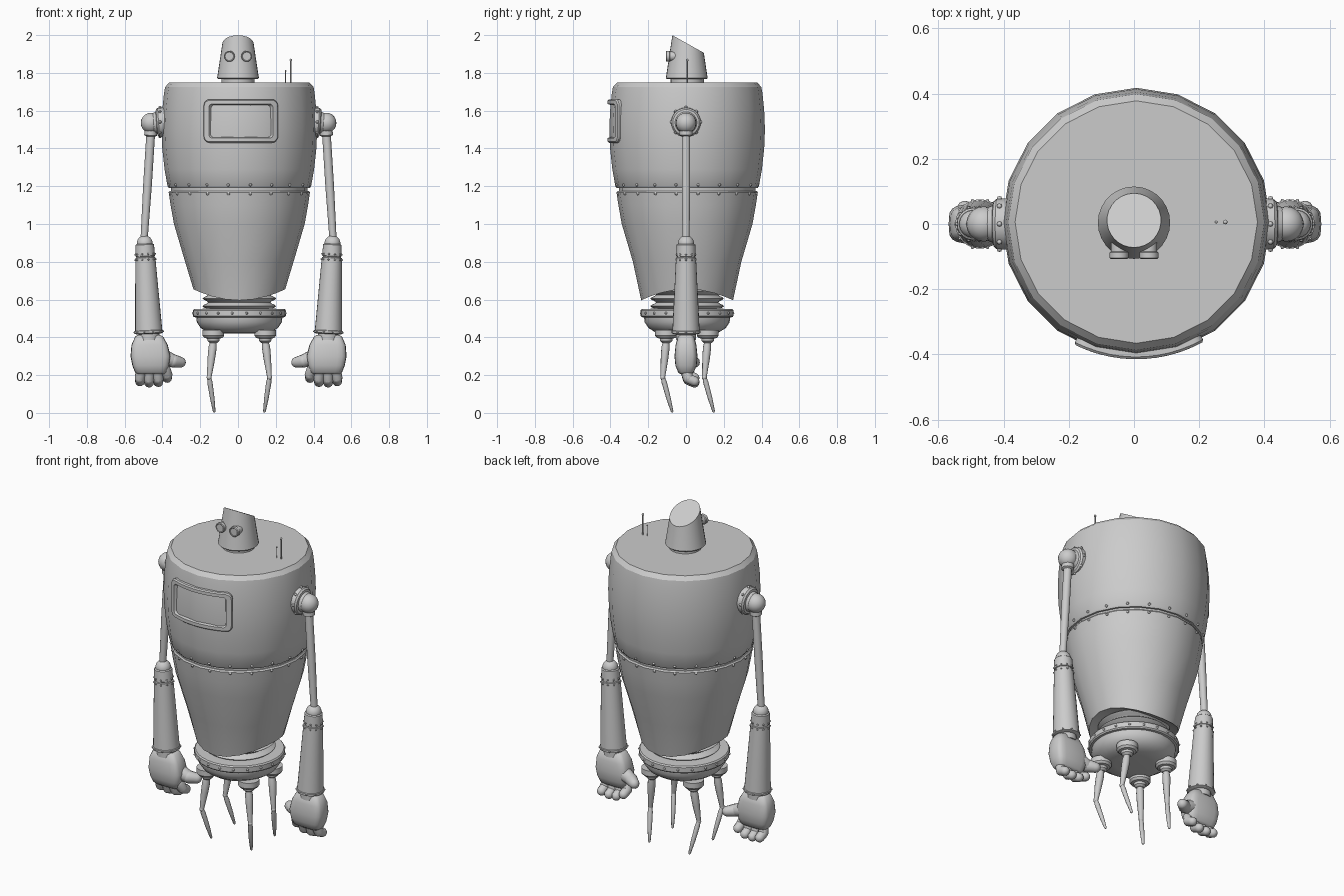
import bpy, bmesh, math
from mathutils import Vector, Matrix

if "Cube" in bpy.data.objects:
    bpy.data.objects.remove(bpy.data.objects["Cube"])

CX, CY = 0.007, 0.006          # body axis
TAU = 2 * math.pi


def finish(name, bm, angle=35):
    bmesh.ops.remove_doubles(bm, verts=bm.verts, dist=1e-5)
    bmesh.ops.recalc_face_normals(bm, faces=bm.faces)
    me = bpy.data.meshes.new(name)
    bm.to_mesh(me)
    bm.free()
    me.shade_smooth()
    me.set_sharp_from_angle(angle=math.radians(angle))
    ob = bpy.data.objects.new(name, me)
    bpy.context.collection.objects.link(ob)
    return ob


def loft(bm, loops, caps=True):
    rings = [[bm.verts.new(p) for p in lp] for lp in loops]
    n = len(rings[0])
    for a, b in zip(rings, rings[1:]):
        for i in range(n):
            j = (i + 1) % n
            bm.faces.new((a[i], a[j], b[j], b[i]))
    if caps:
        bm.faces.new(rings[0][::-1])
        bm.faces.new(rings[-1])
    return rings


def lathe(bm, prof, seg=20, mat=Matrix.Translation((CX, CY, 0)), caps=True):
    """Spin (radius, height) points about the local z axis."""
    ang = [TAU * i / seg + math.pi / 2 for i in range(seg)]
    return loft(bm, [[mat @ Vector((r * math.cos(a), r * math.sin(a), z)) for a in ang]
                     for r, z in prof], caps)


def along(a, b):
    a, b = Vector(a), Vector(b)
    return Matrix.Translation(a) @ (b - a).to_track_quat('Z', 'Y').to_matrix().to_4x4(), (b - a).length


def rod(bm, a, b, prof, seg=12):
    """Lathe from a to b; profile heights are fractions of the length."""
    m, length = along(a, b)
    lathe(bm, [(r, t * length) for r, t in prof], seg, m)


def ball(bm, c, r, seg=16):
    bmesh.ops.create_uvsphere(bm, u_segments=seg, v_segments=max(6, seg // 2), radius=r,
                              matrix=Matrix.Translation(c))


def capsule(bm, a, b, r1, r2, seg=12):
    m, length = along(a, b)
    arc = [math.radians(d) for d in (4, 25, 48, 70, 90)]
    prof = [(r1 * math.sin(t), -r1 * math.cos(t)) for t in arc]
    prof += [(r2 * math.sin(t), length + r2 * math.cos(t)) for t in arc[::-1]]
    lathe(bm, prof, seg, m)


def rivets(name, n, r, z, size, c=(CX, CY)):
    bm = bmesh.new()
    for i in range(n):
        a = TAU * (i + .5) / n
        ball(bm, (c[0] + r * math.cos(a), c[1] + r * math.sin(a), z), size, 8)
    finish(name, bm)


# upper body shell
bm = bmesh.new()
lathe(bm, [(.34, 1.19), (.373, 1.19), (.38, 1.2), (.396, 1.29), (.408, 1.4), (.412, 1.5),
           (.408, 1.6), (.399, 1.69), (.393, 1.725), (.372, 1.748)])
finish("upper_body", bm, 30)

# seam between the shells
bm = bmesh.new()
lathe(bm, [(.362, 1.15), (.362, 1.21)])
finish("body_seam", bm)

# lower body shell with saddle-shaped bottom edge
bm = bmesh.new()
prof = [(.02, .668), (.1, .668), (.2, .664), (.243, .655), (.287, .8), (.346, 1.0), (.364, 1.1),
        (.374, 1.168), (.368, 1.176), (.34, 1.176)]
rings = lathe(bm, prof)
for ring in rings[:4]:
    for v in ring:
        v.co.z -= (v.co.y - CY) ** 2
finish("lower_body", bm, 30)

rivets("upper_rivets", 20, .377, 1.207, .008)
rivets("lower_rivets", 20, .369, 1.16, .008)

# flexible waist
bm = bmesh.new()
lathe(bm, [(.17, .54)] + [(.18 + .015 * math.sin(i * TAU / 6 - 1.57), .545 + i * .0067)
                          for i in range(19)], 32)
finish("waist_bellows", bm, 60)

# pelvis
bm = bmesh.new()
lathe(bm, [(.1, .42), (.165, .424), (.205, .45), (.225, .48), (.228, .505), (.24, .507),
           (.246, .514), (.246, .543), (.24, .55), (.17, .552)], 32)
finish("pelvis", bm)
rivets("pelvis_rivets", 20, .246, .528, .007)

# curved chest frame
def frame_loop(hw, hh, rad, d):
    pts = []
    corners = [(1, 1, 0), (-1, 1, 90), (-1, -1, 180), (1, -1, 270)]
    for k, (sx, sz, a0) in enumerate(corners):
        for i in range(6):
            a = math.radians(a0 + 18 * i)
            pts.append((sx * (hw - rad) + rad * math.cos(a), sz * (hh - rad) + rad * math.sin(a)))
        if k % 2 == 0:                       # subdivide the horizontal edges
            pts += [(sx * (hw - rad) * (1 - 2 * i / 9), sz * hh) for i in range(1, 9)]
    R = .41
    return [Vector((CX + (R + d) * math.sin((u + .009) / R), CY - (R + d) * math.cos((u + .009) / R),
                    1.545 + z)) for u, z in pts]

bm = bmesh.new()
loft(bm, [frame_loop(.203, .115, .035, -.025), frame_loop(.203, .115, .035, .004),
          frame_loop(.197, .109, .03, .011), frame_loop(.17, .09, .018, .011),
          frame_loop(.162, .083, .014, -.012)], caps=False)
finish("chest_frame", bm)

# neck and slanted head
bm = bmesh.new()
lathe(bm, [(.088, 1.74), (.088, 1.775)], 24, Matrix.Translation((0, .006, 0)))
finish("neck", bm)
bm = bmesh.new()
lathe(bm, [(.105, 1.768), (.111, 1.774), (.108, 1.79), (.067, 2.06)], 28,
      Matrix.Translation((0, .004, 0)))
cut = bmesh.ops.bisect_plane(bm, geom=bm.verts[:] + bm.edges[:] + bm.faces[:], clear_outer=True,
                             plane_co=(0, 0, 1.959), plane_no=(0, .56, 1))
edges = [e for e in cut["geom_cut"] if isinstance(e, bmesh.types.BMEdge)]
bmesh.ops.contextual_create(bm, geom=edges)
finish("head", bm)

# eyes
for s, side in ((-1, "right"), (1, "left")):
    bm = bmesh.new()
    x = s * .046
    rod(bm, (x, -.05, 1.888), (x, -.107, 1.888),
        [(.024, 0), (.024, .6), (.029, .65), (.029, .95), (.025, 1), (.022, .96)], 20)
    finish(side + "_eye", bm)

# antennas
for name, x, top, r in (("tall_antenna", .28, 1.868, .004), ("short_antenna", .252, 1.81, .0025)):
    bm = bmesh.new()
    rod(bm, (x, .006, 1.74), (x, .006, top), [(r, 0), (r, 1)], 8)
    ball(bm, (x, .006, top), r * 1.8, 10)
    finish(name, bm)

# arms
for s, side in ((-1, "right"), (1, "left")):
    P = lambda x, y, z: (s * x + .003, y, z)

    bm = bmesh.new()                          # shoulder socket
    rod(bm, P(.385, 0, 1.54), P(.455, 0, 1.535),
        [(.078, 0), (.078, .55), (.07, .68), (.058, .72), (.05, 1)], 24)
    for i in range(8):
        a = TAU * i / 8
        ball(bm, P(.416, .078 * math.cos(a), 1.54 + .078 * math.sin(a)), .008, 8)
    finish(side + "_shoulder_socket", bm)

    bm = bmesh.new()                          # shoulder ball
    ball(bm, P(.464, 0, 1.535), .054, 20)
    finish(side + "_shoulder_ball", bm)

    bm = bmesh.new()                          # upper arm
    rod(bm, P(.464, 0, 1.495), P(.5, 0, .92),
        [(.034, 0), (.034, .045), (.023, .055), (.023, .5), (.019, 1)], 14)
    finish(side + "_upper_arm", bm)

    bm = bmesh.new()                          # elbow
    ball(bm, P(.497, 0, .897), .043, 18)
    finish(side + "_elbow", bm)

    top, low = P(.497, 0, .895), P(.475, 0, .418)
    bm = bmesh.new()                          # forearm
    rod(bm, top, low, [(.043, 0), (.049, .01), (.052, .135), (.048, .14), (.048, .15), (.053, .155),
                       (.072, .96), (.076, .965), (.076, .99), (.066, 1)], 24)
    m, length = along(top, low)
    for t, r in ((.115, .052), (.175, .054), (.978, .076)):
        for i in range(10):
            a = TAU * (i + .5) / 10
            ball(bm, m @ Vector((r * math.cos(a), r * math.sin(a), t * length)), .005, 8)
    finish(side + "_forearm", bm)

    bm = bmesh.new()                          # wrist
    rod(bm, P(.475, 0, .43), P(.474, 0, .385), [(.055, 0), (.055, 1)], 18)
    finish(side + "_wrist", bm)

    bm = bmesh.new()                          # palm: stacked rounded sections
    loops = []
    for z, x0, x1, hy in ((.412, .415, .532, .032), (.405, .4, .547, .042), (.36, .375, .567, .055),
                          (.3, .36, .572, .061), (.25, .368, .562, .056), (.215, .38, .548, .042),
                          (.205, .392, .535, .03)):
        lp = []
        for i in range(20):
            c, q = math.cos(TAU * i / 20), math.sin(TAU * i / 20)
            lp.append(P((x0 + x1) / 2 + (x1 - x0) / 2 * math.copysign(abs(c) ** .5, c),
                        hy * math.copysign(abs(q) ** .5, q), z))
        loops.append(lp)
    loft(bm, loops)
    finish(side + "_palm", bm, 50)

    bm = bmesh.new()                          # curled fingers
    for x, z in ((.378, .19), (.425, .168), (.474, .165), (.522, .172)):
        mid = .46 + (x - .46) * .85
        capsule(bm, P(mid, -.005, .235), P(x, .012, z + .012), .029, .028)
        capsule(bm, P(x, .012, z + .01), P(x, .045, z - .005), .027, .026)
    finish(side + "_fingers", bm, 60)

    bm = bmesh.new()                          # thumb
    capsule(bm, P(.4, .012, .295), P(.345, .022, .275), .045, .034)
    capsule(bm, P(.345, .022, .275), P(.308, .045, .268), .036, .029)
    finish(side + "_thumb", bm, 60)

# legs: four jointed spikes, all bent the same way in y
for sx, side in ((-1, "right"), (1, "left")):
    for hy, row in ((-.105, "front"), (.115, "back")):
        Q = lambda x, y, z: (CX + sx * x, hy + y, z)
        bm = bmesh.new()
        rod(bm, Q(.137, 0, .44), Q(.137, 0, .37),
            [(.058, 0), (.058, .45), (.048, .62), (.034, .66), (.032, .85), (.02, 1)], 18)
        finish(f"{row}_{side}_hip", bm)
        bm = bmesh.new()
        rod(bm, Q(.137, 0, .385), Q(.16, -.018, .185),
            [(.016, 0), (.022, .2), (.02, .5), (.012, 1)], 12)
        ball(bm, Q(.16, -.018, .188), .0135, 12)
        rod(bm, Q(.16, -.018, .19), Q(.132, .033, .002),
            [(.01, 0), (.014, .15), (.012, .6), (.007, .97), (.003, 1)], 12)
        finish(f"{row}_{side}_leg", bm)
